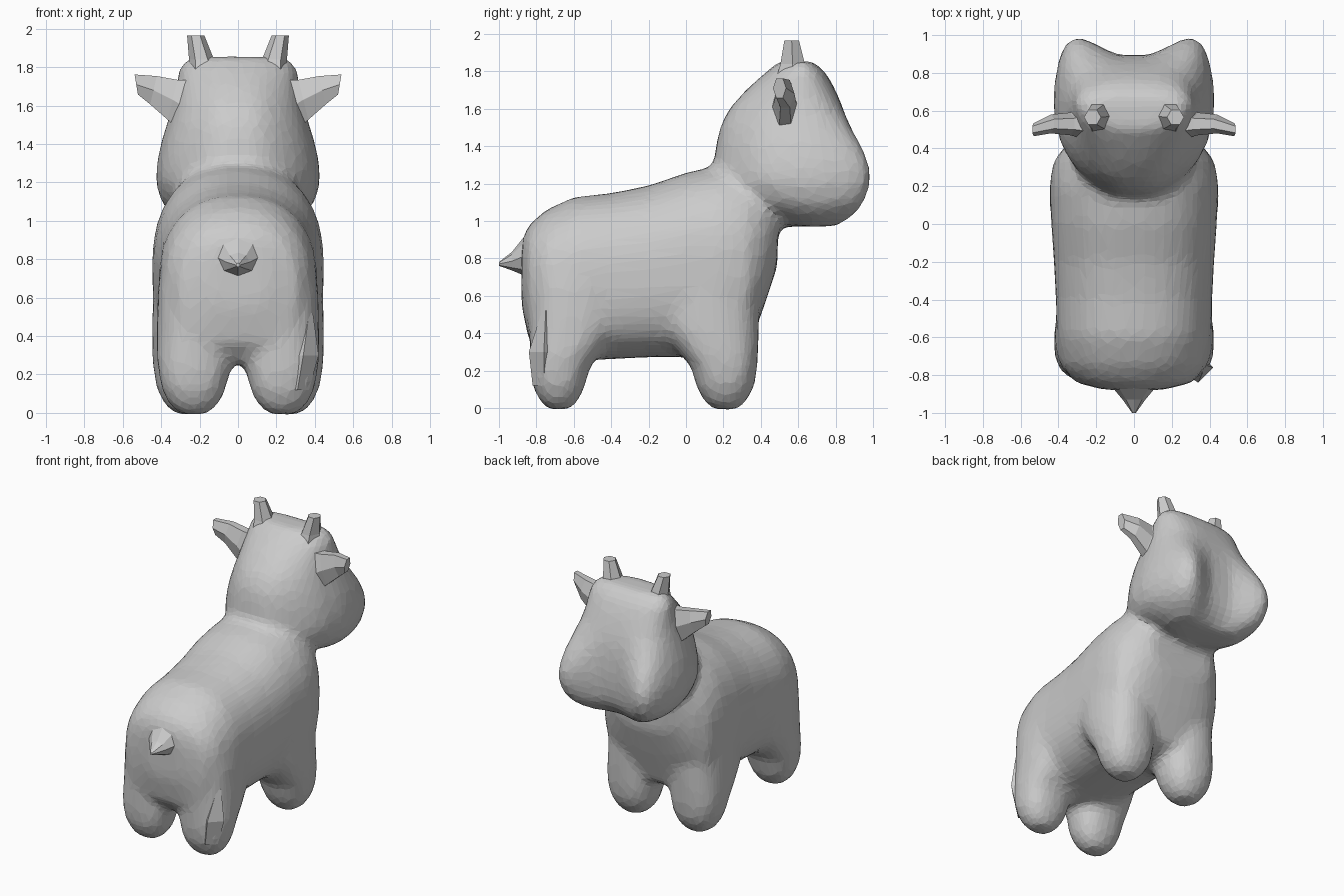
import bpy, bmesh, math
from mathutils import Vector

if "Cube" in bpy.data.objects:
    bpy.data.objects.remove(bpy.data.objects["Cube"])


def make(name, bm):
    bmesh.ops.recalc_face_normals(bm, faces=bm.faces)
    me = bpy.data.meshes.new(name)
    bm.to_mesh(me)
    bm.free()
    ob = bpy.data.objects.new(name, me)
    bpy.context.collection.objects.link(ob)
    return ob


def skin(bm, rings):
    """Bridge rings of points into a closed tube."""
    vs = [[bm.verts.new(p) for p in r] for r in rings]
    n = len(vs[0])
    for a, b in zip(vs, vs[1:]):
        for i in range(n):
            j = (i + 1) % n
            bm.faces.new((a[i], a[j], b[j], b[i]))
    bm.faces.new(vs[0][::-1])
    bm.faces.new(vs[-1])


def oval(n, power, hw, hd, top_power=None):
    """Rounded-box outline with half sizes hw and hd; the upper half may be rounder."""
    out = []
    for i in range(n):
        a = 2 * math.pi * (i + .5) / n
        c, s = math.cos(a), math.sin(a)
        p = top_power if top_power and s > 0 else power
        out.append((hw * math.copysign(abs(c) ** (2 / p), c),
                    hd * math.copysign(abs(s) ** (2 / p), s)))
    return out


def spike(bm, side, sections, n=6):
    """Faceted spike: sections are (centre, axis u, axis v)."""
    rings = []
    for c, u, v in sections:
        c, u, v = Vector(c), Vector(u), Vector(v)
        ring = [c + u * math.cos(2 * math.pi * i / n) + v * math.sin(2 * math.pi * i / n)
                for i in range(n)]
        rings.append([(side * p.x, p.y, p.z) for p in ring])
    skin(bm, rings)


bm = bmesh.new()

# Torso: y, bottom z, top z, half width
torso = [(-.88, .55, .9, .15), (-.84, .36, .98, .31), (-.75, .26, 1.06, .385),
         (-.6, .25, 1.13, .41), (-.4, .26, 1.15, .415), (-.2, .27, 1.19, .425),
         (0, .27, 1.26, .44), (.2, .25, 1.3, .45), (.33, .3, 1.28, .43),
         (.42, .55, 1.22, .36), (.49, .76, 1.15, .26)]
skin(bm, [[(x, y, (a + b) / 2 + z) for x, z in oval(28, 2.8, w, (b - a) / 2, 2.3)]
          for y, a, b, w in torso])

# Legs: z, half width, half depth, shift toward the belly
leg = ((-.01, .07, .07, 0), (.04, .13, .12, 0), (.12, .17, .16, 0),
       (.22, .19, .18, .005), (.3, .195, .215, .035),
       (.42, .195, .26, .075), (.65, .19, .27, .09), (.85, .15, .2, .07))
for y0, cx, depth, inward in ((.21, .255, 1.0, -1), (-.68, .23, .9, 1)):
    for s in (-1, 1):
        skin(bm, [[(s * (cx + x), y0 + inward * sh + y, z)
                   for x, y in oval(16, 2.4, w, d * depth)]
                  for z, w, d, sh in leg])

# Head: z, back y, front y, half width, forward push of the muzzle corners
head = [(.97, .55, .77, .24, .15), (1.03, .4, .83, .34, .26), (1.1, .25, .87, .4, .34),
        (1.2, .15, .88, .425, .41), (1.3, .15, .88, .42, .4), (1.4, .16, .875, .4, .29),
        (1.5, .18, .865, .37, .14), (1.6, .23, .84, .34, .03), (1.7, .32, .8, .32, 0),
        (1.79, .42, .75, .31, 0), (1.855, .5, .68, .26, 0)]
rings = []
for z, a, b, w, k in head:
    d = (b - a) / 2
    # the nape is much narrower than the face
    rings.append([(x * (1.02 - .24 * max(0, .4 - y / d) ** 2),
                   (a + b) / 2 + y + k * (x / w) ** 2 * max(0, y / d) ** 2, z)
                  for x, y in oval(40, 3.1, w, d)])
skin(bm, rings)

# Fuse into one soft skin, then reduce to facets
body = make("cow_body", bm)
mod = body.modifiers.new("fuse", 'REMESH')
mod.mode = 'VOXEL'
mod.voxel_size = .028
mod = body.modifiers.new("soften", 'SMOOTH')
mod.factor = .5
mod.iterations = 16
mod = body.modifiers.new("facets", 'DECIMATE')
mod.ratio = .2

# Ears and horns
for s, label in ((-1, "left"), (1, "right")):
    bm = bmesh.new()
    spike(bm, s, [((.22, .54, 1.56), (0, .1, 0), (.02, 0, .2)),
                  ((.34, .53, 1.63), (0, .06, 0), (-.03, 0, .12)),
                  ((.44, .53, 1.68), (0, .05, 0), (-.02, 0, .085)),
                  ((.53, .5, 1.71), (0, .035, 0), (.01, 0, .06))])
    make("ear_" + label, bm)
    bm = bmesh.new()
    spike(bm, s, [((.17, .58, 1.68), (.1, 0, 0), (0, .14, 0)),
                  ((.19, .57, 1.84), (.065, 0, 0), (0, .075, 0)),
                  ((.22, .565, 1.965), (.045, 0, 0), (0, .045, 0))])
    make("horn_" + label, bm)

# Tail
bm = bmesh.new()
spike(bm, 1, [((0, -.78, .82), (.24, 0, 0), (0, 0, .18)),
              ((0, -.87, .81), (.11, 0, 0), (0, 0, .1)),
              ((0, -.93, .785), (.06, 0, 0), (0, 0, .05)),
              ((0, -1, .77), (.01, 0, 0), (0, 0, .01))], 8)
make("tail", bm)

# Tuft on the right hind leg
bm = bmesh.new()
spike(bm, 1, [((.37, -.75, .52), (.02, 0, 0), (0, .02, 0)),
              ((.34, -.76, .3), (.08, 0, 0), (0, .08, 0)),
              ((.31, -.76, .12), (.06, 0, 0), (0, .06, 0))], 4)
make("hind_leg_tuft", bm)
